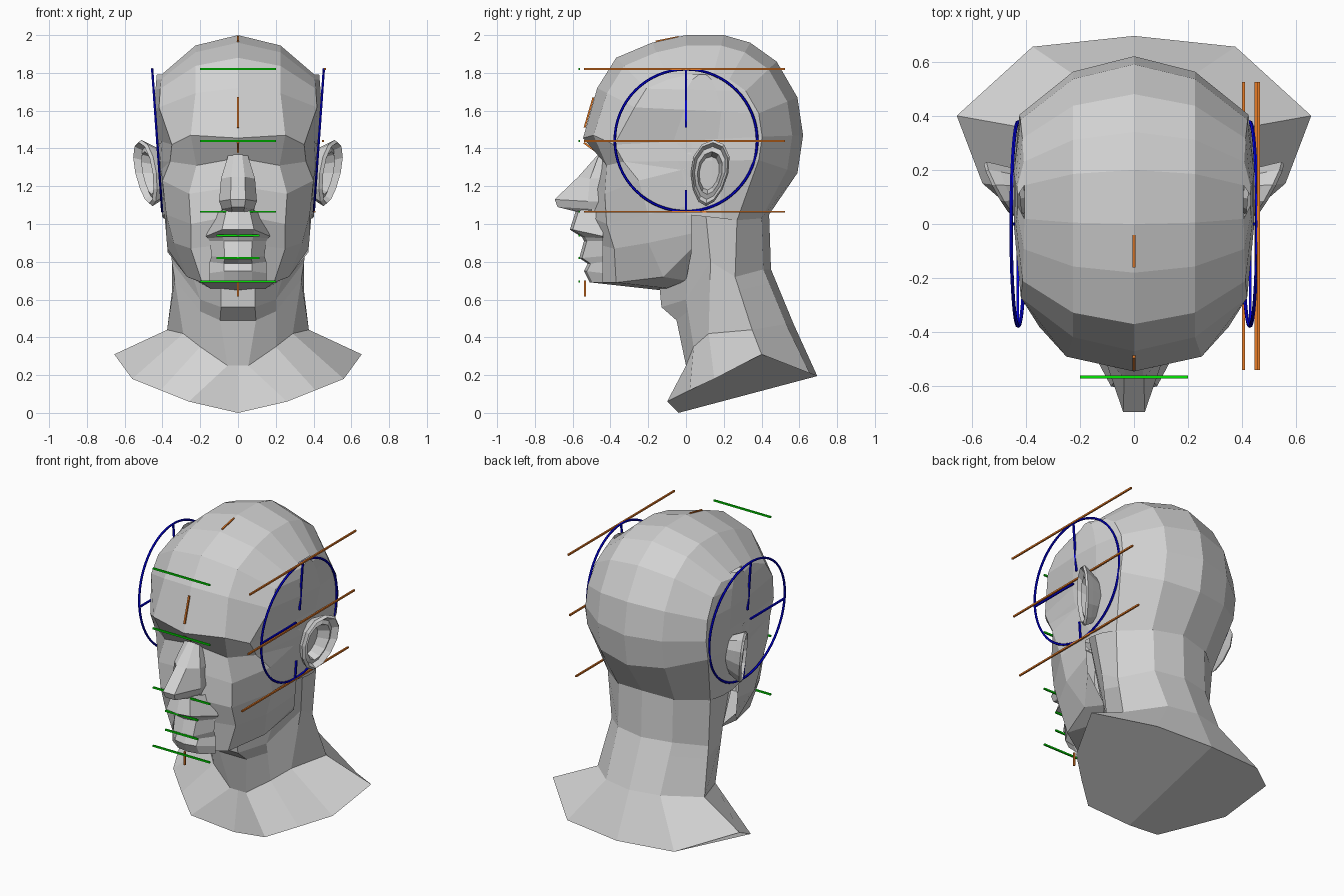
import bpy
import bmesh
from math import cos, sin, tau, radians
from mathutils import Vector, Matrix

if "Cube" in bpy.data.objects:
    bpy.data.objects.remove(bpy.data.objects["Cube"])


def material(name, red, green_part, blue_part):
    mat = bpy.data.materials.new(name)
    mat.use_nodes = True
    colour = (red, green_part, blue_part, 1)
    mat.diffuse_color = colour
    mat.node_tree.nodes["Principled BSDF"].inputs["Base Color"].default_value = colour
    return mat


clay = material("clay grey", .65, .65, .65)
blue = material("guide blue", 0, 0, .8)
green = material("guide green", 0, .8, 0)
orange = material("guide orange", .8, .2, .02)


def finish(name, bm, mat, mirrored=False):
    """Turn a bmesh into a flat shaded object, optionally mirrored over x."""
    mesh = bpy.data.meshes.new(name)
    bm.to_mesh(mesh)
    bm.free()
    mesh.materials.append(mat)
    obj = bpy.data.objects.new(name, mesh)
    bpy.context.scene.collection.objects.link(obj)
    if mirrored:
        mirror = obj.modifiers.new("Mirror", "MIRROR")
        mirror.use_clip = True
    return obj


def skin(name, rows, core, cap=False, closed=False):
    """Join rows of points with quads that face away from the core point."""
    bm = bmesh.new()
    grid = [[bm.verts.new(point) for point in row] for row in rows]
    for upper, lower in zip(grid, grid[1:]):
        for i in range(0 if closed else 1, len(upper)):
            bm.faces.new((upper[i - 1], upper[i], lower[i], lower[i - 1]))
    if cap:
        bm.faces.new(grid[-1])
    bm.normal_update()
    if closed:
        bmesh.ops.recalc_face_normals(bm, faces=bm.faces)
    else:
        for face in bm.faces:
            if face.normal.dot(face.calc_center_median() - Vector(core)) < 0:
                face.normal_flip()
    return finish(name, bm, clay, mirrored=True)


def bar(name, start, end, mat, mirrored=False):
    """Thin square rod between two points."""
    start, end = Vector(start), Vector(end)
    span = end - start
    turn = span.to_track_quat("Z", "Y").to_matrix().to_4x4()
    size = Matrix.Diagonal((.01, .01, span.length, 1))
    middle = Matrix.Translation(start.lerp(end, .5))
    bm = bmesh.new()
    bmesh.ops.create_cube(bm, size=1, matrix=middle @ turn @ size)
    return finish(name, bm, mat, mirrored)


# Skull cap: the centre profile shrinks towards the skull core at each side
skull_core = Vector((0, .05, 1.45))


def skull_row(y, z):
    reach = Vector((0, y, z)) - skull_core
    edge = skull_core + reach * .62
    edge.x = .424 - (edge.z - 1.4) ** 2 / 8
    return [skull_core + reach, skull_core + reach * .9 + Vector((.225, 0, 0)), edge]


brow = [Vector((0, -.545, 1.455)), Vector((.25, -.49, 1.47)), Vector((.35, -.38, 1.42))]
nape = [Vector((0, .44, 1.05)), Vector((.2, .4, 1.03)), Vector((.36, .27, 1.02))]
profile = [(-.47, 1.72), (-.37, 1.88), (-.18, 1.96), (0, 2), (.2, 2), (.34, 1.96),
           (.48, 1.86), (.59, 1.67), (.62, 1.47), (.59, 1.27)]
skull = [brow] + [skull_row(*point) for point in profile] + [nape]
skin("skull", skull, skull_core)

# Temple plane: bridges the front and back edges of the skull with a slight bulge
edge = [row[-1] for row in skull]
cheek = Vector((.36, -.33, 1.33))
jaw_hinge = Vector((.39, 0, 1.05))
fronts = [edge[4], edge[3], edge[2], edge[1], edge[0], cheek, jaw_hinge]
bulge = Vector((.025, 0, 0))
temple = [[front, front.lerp(back, .4) + bulge, front.lerp(back, .7) + bulge, back]
          for front, back in zip(fronts, edge[5:])]
skin("temple", temple, skull_core)


# Face: each row holds the centre, front cheek and side points, then the ear height
def face_row(y, z, front, side, ear_z):
    return [(0, y, z), front, side, (.3 + ear_z * .085, .03, ear_z)]


face = [
    [*brow, (.42, .03, 1.43)],
    face_row(-.45, 1.35, (.22, -.42, 1.31), cheek, 1.38),
    face_row(-.49, 1.2, (.26, -.43, 1.16), (.4, -.25, 1.23), 1.3),
    face_row(-.53, 1.05, (.25, -.42, 1), (.38, -.2, 1.05), 1.1),
    face_row(-.5, .9, (.25, -.38, .87), (.34, -.2, .9), .95),
    face_row(-.5, .69, (.19, -.37, .69), (.27, -.12, .72), .87),
    face_row(-.14, .65, (.15, -.1, .66), (.22, 0, .7), .85),
]
skin("face", face, (0, -.1, 1))

# Nose: centre depth, height and wing width from root to base
nose = [[(0, y, z), (wing * .4, y, z), (wing, -.4 - wing * 1.2, z - .01), (wing, -.4, z - .01)]
        for y, z, wing in ((-.455, 1.38, .05), (-.57, 1.25, .09), (-.695, 1.13, .1),
                           (-.68, 1.09, .085), (-.58, 1.065, .08))]
skin("nose", nose, (0, -.45, 1.2))

# Mouth and chin: centre depth and height, corner width and height
muzzle = [[(0, y, z), (width / 2, y + .015, z), (width, -.44, corner)] for y, z, width, corner in (
    (-.58, 1.08, .12, 1.06), (-.615, .97, .17, .935), (-.55, .93, .16, .925),
    (-.54, .91, .15, .91), (-.565, .82, .14, .83), (-.52, .79, .15, .8),
    (-.54, .75, .15, .74), (-.51, .69, .15, .69))]
skin("mouth_and_chin", muzzle, (0, -.3, .9))


# Neck: each ring runs from the throat past the side to the nape
def neck_ring(throat, tendon, side, shoulder, back):
    half, y, z = throat
    back_y, back_z = back
    return [Vector(p) for p in ((0, y, z), throat, tendon, side, shoulder,
                                (.19, back_y - .04, back_z), (0, back_y, back_z))]


under_jaw = neck_ring((.09, -.14, .66), (.36, .02, 1.1), (.385, .1, 1.1), nape[2], (.44, 1.05))
throat = neck_ring((.09, -.13, .56), (.2, 0, .6), (.35, .13, .8), (.34, .26, .72), (.45, .76))
collar = neck_ring((.055, 0, .25), (.2, .04, .35), (.29, .12, .42), (.375, .35, .44), (.57, .47))
ledge = [upper.lerp(lower, .25) for upper, lower in zip(throat, collar)]
ledge[:2] = Vector((0, -.05, .49)), Vector((.095, -.05, .49))
base = [(0, -.04, 0), (.26, -.1, .06), (.41, .02, .12), (.56, .15, .18),
        (.655, .4, .31), (.375, .655, .21), (0, .695, .195)]
skin("neck", [under_jaw, throat, ledge, collar, base], (0, .2, .6), cap=True)


# Ear: leaning egg shaped rings step from the root out to the rim and into the bowl
def ear_ring(scale, offset, flare):
    ring = []
    for i in range(12):
        across, up = cos(tau * i / 12) * scale, sin(tau * i / 12) * scale
        y = .125 + across * (.1 + .02 * up) + .02 * up
        ring.append((.4 + offset + flare * y + .02 * up, y, 1.27 + .175 * up))
    return ring


steps = ((.7, -.02, .1), (.9, 0, .4), (1, .02, .5), (.92, .035, .5),
         (.8, .01, .45), (.65, .02, .45), (.5, -.03, .35))
skin("ear", [ear_ring(*step) for step in steps], skull_core, cap=True, closed=True)

# Side guide rings, tilted to follow the temples, each with a partly sunk cross
for side, label in ((1, "left"), (-1, "right")):
    bpy.ops.mesh.primitive_torus_add(
        major_radius=.377, minor_radius=.007, major_segments=64, minor_segments=6,
        location=(.428 * side, 0, 1.443), rotation=(0, radians(90 + 4 * side), 0))
    guide = bpy.context.object
    guide.name = label + "_guide_ring"
    guide.data.materials.append(blue)
bar("guide_ring_upper_spoke", (.455, 0, 1.82), (.433, 0, 1.51), blue, mirrored=True)
bar("guide_ring_lower_spoke", (.41, 0, 1.18), (.402, 0, 1.07), blue, mirrored=True)
bar("guide_ring_front_spoke", (.43, -.37, 1.44), (.43, -.03, 1.44), blue, mirrored=True)

# Long proportion lines beside the head
for label, x, z in (("top", .46, 1.82), ("middle", .45, 1.44), ("bottom", .405, 1.065)):
    bar(label + "_side_line", (x, -.54, z), (x, .525, z), orange)

# Short proportion lines across the face
for label, half, z in (("hairline", .2, 1.82), ("brow", .2, 1.44), ("nose_base", .2, 1.065),
                       ("mouth", .115, .94), ("lower_lip", .115, .82), ("chin", .2, .695)):
    bar(label + "_line", (-half, -.565, z), (half, -.565, z), green)

# Centre line pieces that show on the surface
for label, start, end in (("forehead", (-.537, 1.51), (-.49, 1.67)),
                          ("crown", (-.16, 1.966), (-.04, 1.99)),
                          ("bridge", (-.54, 1.43), (-.47, 1.38)),
                          ("chin", (-.535, .7), (-.535, .615))):
    bar(label + "_centre_line", (0, *start), (0, *end), orange)
